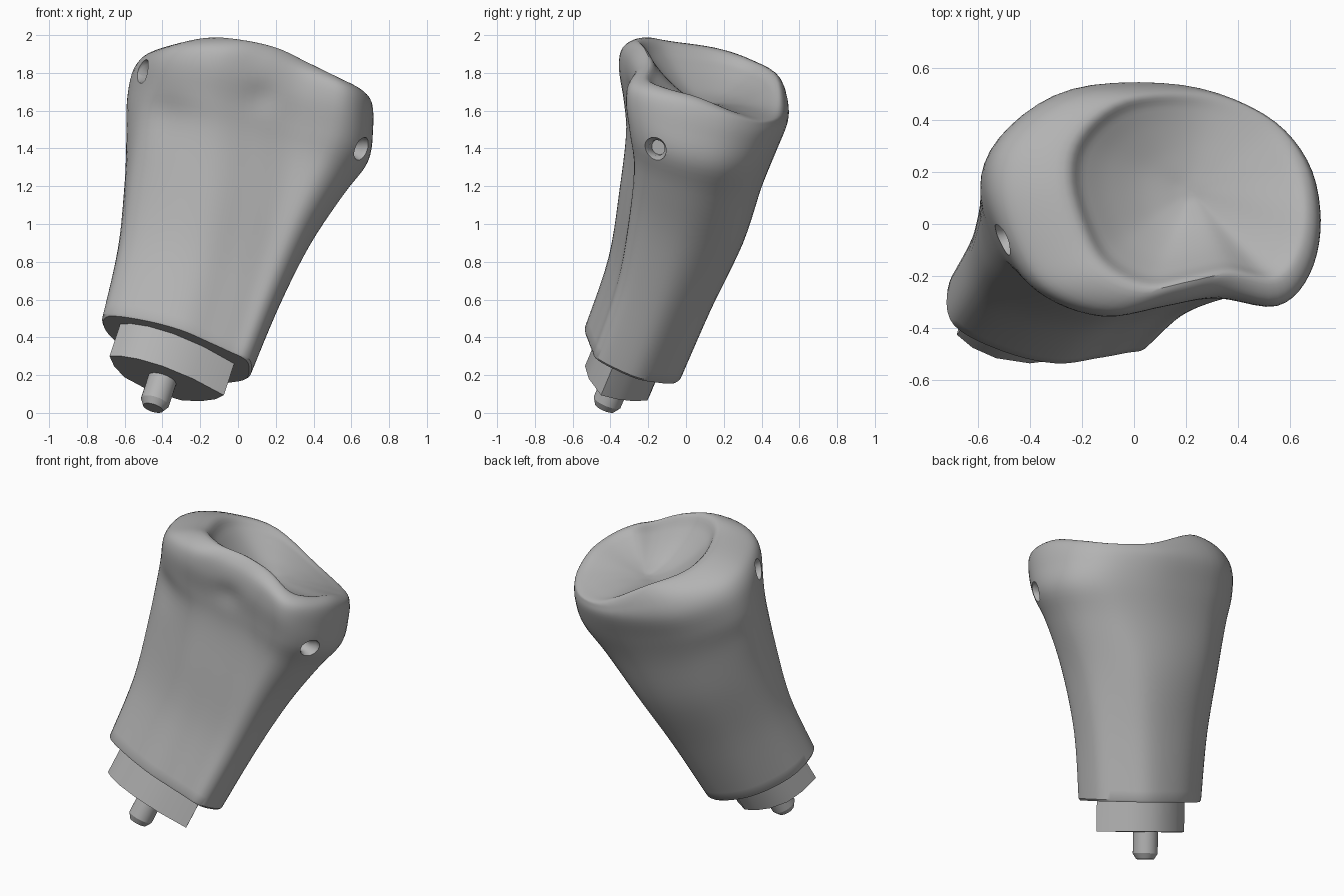
import bpy, bmesh, math
from mathutils import Vector
from mathutils.bvhtree import BVHTree

cube = bpy.data.objects.get("Cube")
if cube:
    bpy.data.objects.remove(cube)

grey = bpy.data.materials.new("matte grey")
grey.use_nodes = True
grey.diffuse_color = (0.45, 0.45, 0.45, 1)
grey.node_tree.nodes["Principled BSDF"].inputs["Base Color"].default_value = grey.diffuse_color

AXIS = Vector((0.33, 0.42, 1)).normalized()     # long axis of the shaft
BASE = Vector((-0.32, -0.28, 0.337))            # centre of the cut end


def make_object(name, bm):
    bmesh.ops.recalc_face_normals(bm, faces=bm.faces)
    mesh = bpy.data.meshes.new(name)
    bm.to_mesh(mesh)
    bm.free()
    mesh.materials.append(grey)
    obj = bpy.data.objects.new(name, mesh)
    bpy.context.collection.objects.link(obj)
    return obj


def shade(obj, degrees):
    bpy.ops.object.select_all(action="DESELECT")
    obj.select_set(True)
    bpy.context.view_layer.objects.active = obj
    bpy.ops.object.shade_smooth_by_angle(angle=math.radians(degrees))


def spline(points, steps, closed):
    """Smooth curve passing through all the points."""
    n = len(points)
    pick = (lambda i: points[i % n]) if closed else (lambda i: points[min(max(i, 0), n - 1)])
    out = []
    for i in range(n if closed else n - 1):
        a, b, c, d = (pick(i + j) for j in (-1, 0, 1, 2))
        for s in range(steps):
            t = s / steps
            out.append(b + (c - a) * (t / 2) + (a * 2 - b * 5 + c * 4 - d) * (t * t / 2)
                       + (b * 3 - a - c * 3 + d) * (t ** 3 / 2))
    return out if closed else out + [points[-1]]


def loft(bm, rings):
    """Skin a list of closed rings and cap both ends."""
    loops = [[bm.verts.new(p) for p in ring] for ring in rings]
    n = len(loops[0])
    for low, high in zip(loops, loops[1:]):
        for i in range(n):
            j = (i + 1) % n
            bm.faces.new((low[i], low[j], high[j], high[i]))
    bm.faces.new(loops[0][::-1])
    bm.faces.new(loops[-1])


def lathe(name, start, direction, profile, sides=32):
    """Round part from (distance, radius) pairs along a direction."""
    direction = direction.normalized()
    u = direction.orthogonal().normalized()
    v = direction.cross(u)
    angles = [math.tau * i / sides for i in range(sides)]
    bm = bmesh.new()
    loft(bm, [[start + direction * d + (u * math.cos(a) + v * math.sin(a)) * r for a in angles]
              for d, r in profile])
    return make_object(name, bm)


def unit_outline(points):
    """Scale an outline to the unit square."""
    xs, ys = zip(*points)
    return [((x - min(xs)) / (max(xs) - min(xs)), (y - min(ys)) / (max(ys) - min(ys)))
            for x, y in points]


shaft_outline = unit_outline([
    (-.715, -.25), (-.69, -.39), (-.5, -.49), (-.3, -.535), (-.14, -.515), (-.03, -.495), (.04, -.48),
    (.07, -.42), (.06, -.27), (-.02, -.16), (-.15, -.05), (-.33, -.02), (-.5, -.045), (-.65, -.135)])
head_outline = unit_outline([
    (-.595, .14), (-.49, -.14), (-.36, -.28), (-.15, -.35), (.08, -.315), (.3, -.28), (.54, -.31),
    (.67, -.19), (.715, .02), (.66, .25), (.48, .43), (.15, .54), (-.28, .525), (-.54, .355)])


def section(z, blend, x0, x1, y0, y1):
    """Tilted cross-section blended between the shaft and head outlines."""
    kx, ky = 0.37 - 0.09 * blend, 0.48 - 0.21 * blend
    ring = []
    for (ax, ay), (bx, by) in zip(shaft_outline, head_outline):
        x = x0 + (x1 - x0) * (ax + (bx - ax) * blend)
        y = y0 + (y1 - y0) * (ay + (by - ay) * blend)
        ring.append(Vector((x, y, z - kx * (x - (x0 + x1) / 2) - ky * (y - (y0 + y1) / 2))))
    return ring


# Bone: shaft flaring into the head
sections = [
    section(.337, 0, -.715, .07, -.535, -.02),
    section(.70, .15, -.635, .22, -.41, .14),
    section(1.05, .35, -.6, .39, -.35, .305),
    section(1.33, .7, -.59, .57, -.317, .40),
    section(1.50, 1, -.585, .69, -.33, .47),
    section(1.66, 1, -.55, .715, -.355, .53)]

# Uneven crest of the joint, high at the front and side, low at the back
rim_heights = [1.93, 1.965, 1.985, 1.97, 1.93, 1.855, 1.77,
               1.72, 1.67, 1.59, 1.55, 1.60, 1.78, 1.87]
rim = section(0, 1, -.27, .665, -.25, .495)
shoulder = section(0, 1, -.46, .71, -.333, .525)
for top, mid, below, z in zip(rim, shoulder, sections[-1], rim_heights):
    top.z = z
    mid.z = below.z + (z - below.z) * 0.75
sections += [shoulder, rim]

# Hollow joint surface dropping from the crest to its floor
floor = Vector((.22, .13, 1.64))
for s in (.85, .65, .4, .15, .02):
    ring = [floor + (p - floor) * s for p in rim]
    for p, top in zip(ring, rim):
        p.z = floor.z + (top.z - floor.z) * s ** 1.9
    sections.append(ring)

around = [spline(ring, 5, True) for ring in sections]
columns = [spline(list(col), 5, False) for col in zip(*around)]
rings = [list(ring) for ring in zip(*columns)]

# Small dents on the front of the head
for centre, radius, depth in ((Vector((.13, -.31, 1.68)), .08, .02),
                              (Vector((-.4, -.27, 1.58)), .14, .025)):
    for ring in rings:
        for p in ring:
            p.y += depth * math.exp(-((p - centre).length / radius) ** 2)

# Chamfered edge of the cut end
rings.insert(0, [BASE + (p - BASE) * .975 - AXIS * .012 for p in rings[0]])
bm = bmesh.new()
loft(bm, rings)
bone = make_object("bone", bm)

# Countersunk screw holes
tree = BVHTree.FromPolygons([v.co for v in bone.data.vertices],
                            [p.vertices for p in bone.data.polygons])
for name, near, outward in (("left_hole_cutter", (.69, -.185, 1.385), (.95, -.22, -.12)),
                            ("right_hole_cutter", (-.48, -.05, 1.80), (-.65, -.45, .6))):
    spot = tree.find_nearest(Vector(near))[0]
    cutter = lathe(name, spot, -Vector(outward),
                   [(-.12, .064), (.015, .064), (.05, .042), (.11, .042)])
    cutter.hide_render = True
    cutter.hide_set(True)
    cut = bone.modifiers.new(name, "BOOLEAN")
    cut.operation = "DIFFERENCE"
    cut.solver = "EXACT"
    cut.object = cutter

# Bake the cuts so the bone stands alone
graph = bpy.context.evaluated_depsgraph_get()
baked = bpy.data.meshes.new_from_object(bone.evaluated_get(graph))
bone.modifiers.clear()
bone.data = baked
shade(bone, 35)

# Mounting block under the cut end
block_outline = [
    (-.68, -.425), (-.62, -.475), (-.53, -.515), (-.4, -.535), (-.24, -.515), (-.075, -.45),
    (-.12, -.365), (-.2, -.275), (-.3, -.205), (-.4, -.19), (-.5, -.195), (-.6, -.235), (-.655, -.32)]
low = BASE - AXIS * 0.2
bottom = [Vector((x, y, low.z - .36 * (x - low.x) - .44 * (y - low.y))) for x, y in block_outline]
bm = bmesh.new()
loft(bm, [bottom, [p + AXIS * 0.22 for p in bottom]])
shade(make_object("mounting_block", bm), 35)

# Peg with a chamfered tip
peg = lathe("peg", Vector((-.45, -.43, .026)), AXIS,
            [(0, .055), (.035, .077), (.28, .077)])
shade(peg, 25)
